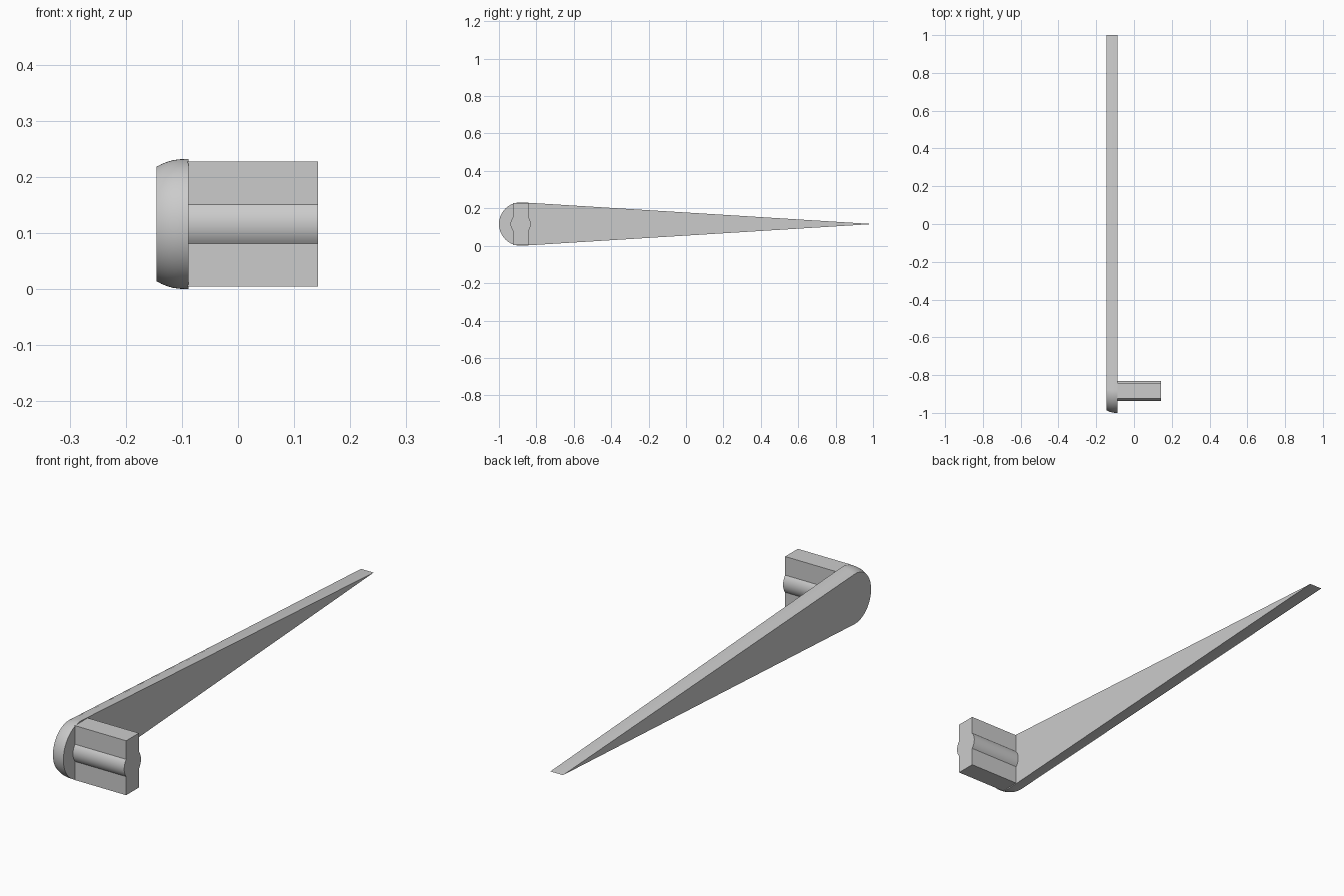
import bpy, bmesh
from math import sin, cos, asin, acos, pi, radians

if "Cube" in bpy.data.objects:
    bpy.data.objects.remove(bpy.data.objects["Cube"])

HUB_Y, HUB_Z = -0.884, 0.116
TIP_Y = 1.0

grey = bpy.data.materials.new("plain_grey")
grey.use_nodes = True
colour = (0.6, 0.6, 0.6, 1)
grey.diffuse_color = colour
grey.node_tree.nodes["Principled BSDF"].inputs["Base Color"].default_value = colour


def loft(name, sections):
    """Skin closed (y, z) outlines placed at successive x, capped at both ends."""
    bm = bmesh.new()
    rings = [[bm.verts.new((x, y, z)) for y, z in pts] for x, pts in sections]
    n = len(rings[0])
    for a, b in zip(rings, rings[1:]):
        for i in range(n):
            j = (i + 1) % n
            bm.faces.new((a[i], a[j], b[j], b[i]))
    bm.faces.new(rings[0])
    bm.faces.new(rings[-1])
    bmesh.ops.recalc_face_normals(bm, faces=bm.faces)
    mesh = bpy.data.meshes.new(name)
    bm.to_mesh(mesh)
    bm.free()
    mesh.materials.append(grey)
    obj = bpy.data.objects.new(name, mesh)
    bpy.context.collection.objects.link(obj)
    bpy.ops.object.select_all(action='DESELECT')
    obj.select_set(True)
    bpy.context.view_layer.objects.active = obj
    bpy.ops.object.shade_smooth_by_angle(angle=radians(30))


def arc(radius, start, end, steps):
    return [(HUB_Y + radius * cos(t), HUB_Z + radius * sin(t))
            for t in (start + (end - start) * i / steps for i in range(steps + 1))]


def blade_outline(radius):
    """Round head with straight tangents running to the tip."""
    lean = acos(radius / (TIP_Y - HUB_Y))
    return arc(radius, lean, 2 * pi - lean, 40) + [(TIP_Y, HUB_Z)]


# Tapered blade, its outer rim rounded inwards
rim = [(-0.145, 0.102), (-0.136, 0.107), (-0.126, 0.111),
       (-0.115, 0.114), (-0.103, 0.1155), (-0.088, 0.116)]
loft("tapered_blade", [(x, blade_outline(r)) for x, r in rim])

# Flat tab with a round rib through its middle
half_thick, half_height, rib = 0.041, 0.111, 0.054
a = asin(half_thick / rib)
b = pi / 2 - a
back, front = HUB_Y + half_thick, HUB_Y - half_thick
low, high = HUB_Z - half_height, HUB_Z + half_height
tab = ([(back, low)] + arc(rib, -b, b, 12) + [(back, high), (front, high)]
       + arc(rib, pi - b, pi + b, 12) + [(front, low)])
loft("ribbed_tab", [(-0.09, tab), (0.143, tab)])
